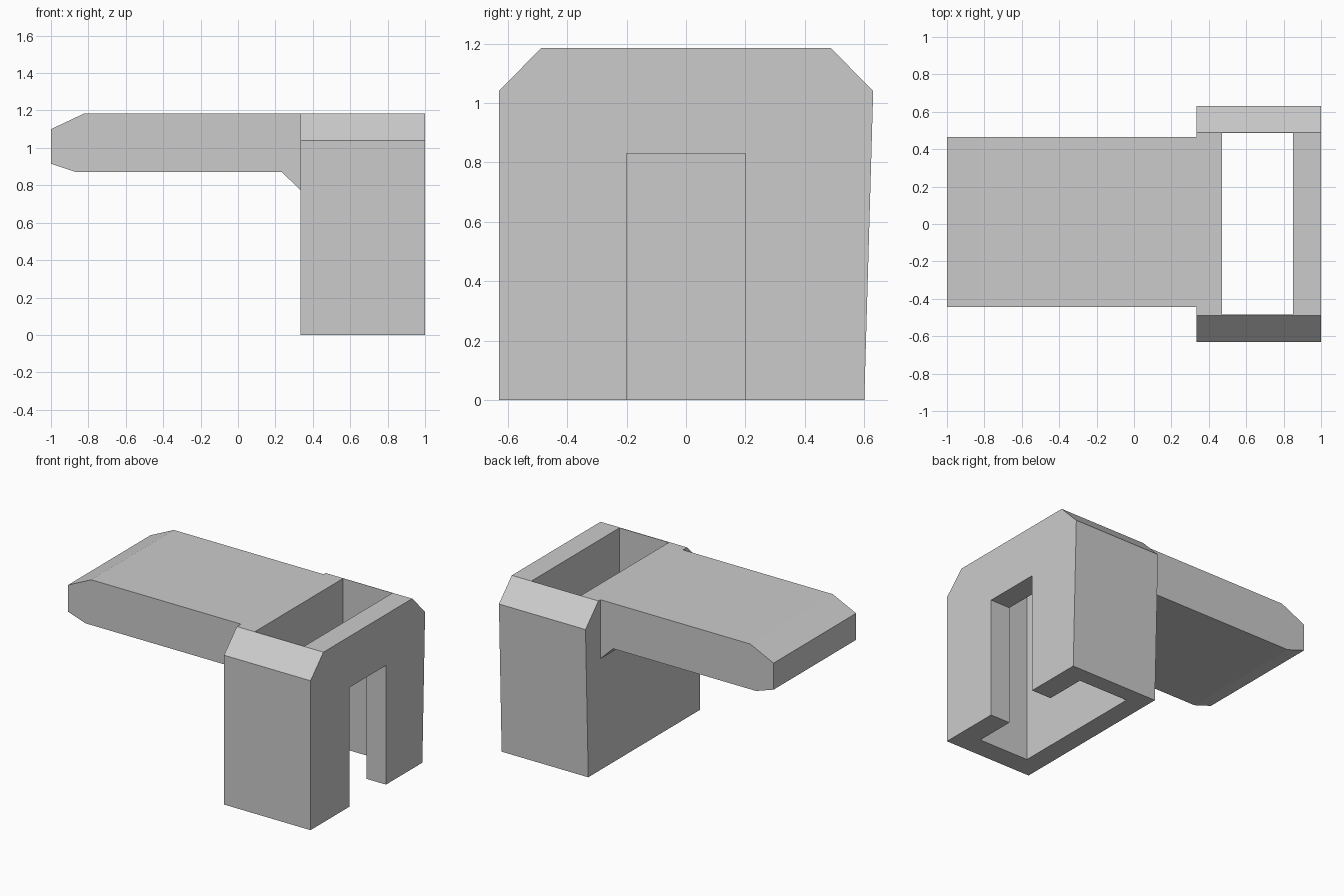
import bpy
import bmesh
from mathutils import Vector

if "Cube" in bpy.data.objects:
    bpy.data.objects.remove(bpy.data.objects["Cube"], do_unlink=True)

grey = bpy.data.materials.new("plain grey")
grey.use_nodes = True
colour = (0.6, 0.6, 0.6, 1.0)
grey.diffuse_color = colour
grey.node_tree.nodes["Principled BSDF"].inputs["Base Color"].default_value = colour


def extrude_profile(name, points, vector):
    """Closed prism: a flat outline swept along a vector."""
    bm = bmesh.new()
    face = bm.faces.new([bm.verts.new(p) for p in points])
    swept = bmesh.ops.extrude_face_region(bm, geom=[face], use_keep_orig=True)
    verts = [g for g in swept["geom"] if isinstance(g, bmesh.types.BMVert)]
    bmesh.ops.translate(bm, vec=Vector(vector), verts=verts)
    bmesh.ops.recalc_face_normals(bm, faces=bm.faces)
    mesh = bpy.data.meshes.new(name)
    bm.to_mesh(mesh)
    bm.free()
    mesh.materials.append(grey)
    obj = bpy.data.objects.new(name, mesh)
    bpy.context.collection.objects.link(obj)
    return obj


def box(name, low, high):
    (x0, y0, z0), (x1, y1, z1) = low, high
    base = [(x0, y0, z0), (x1, y0, z0), (x1, y1, z0), (x0, y1, z0)]
    return extrude_profile(name, base, (0, 0, z1 - z0))


def cut(obj, cutter):
    """Subtract the cutter, apply the result and discard the cutter."""
    mod = obj.modifiers.new("cut", 'BOOLEAN')
    mod.operation = 'DIFFERENCE'
    mod.solver = 'EXACT'
    mod.object = cutter
    bpy.context.view_layer.objects.active = obj
    bpy.ops.object.modifier_apply(modifier=mod.name)
    bpy.data.objects.remove(cutter, do_unlink=True)


TOP = 1.185
INNER = 0.333   # body face that carries the arm

# Upright sleeve with chamfered top edges and a slightly tapered back
outline = [(-0.63, 0), (0.60, 0), (0.63, 1.04), (0.488, TOP),
           (-0.488, TOP), (-0.63, 1.04)]
sleeve = extrude_profile("sleeve", [(INNER, y, z) for y, z in outline],
                         (1 - INNER, 0, 0))

# Shaft through the sleeve, then the doorway in its outer wall
cut(sleeve, box("shaft_cutter", (0.47, -0.483, -0.1), (0.85, 0.486, 1.4)))
cut(sleeve, box("doorway_cutter", (0.7, -0.2, -0.1), (1.1, 0.2, 0.83)))

# Flat arm with a bevelled tip and a small gusset under its root
arm_side = [(-1, 0.915), (-0.865, 0.87), (0.235, 0.87), (INNER, 0.775),
            (INNER, TOP), (-0.82, TOP), (-1, 1.10)]
arm = extrude_profile("arm", [(x, -0.443, z) for x, z in arm_side],
                      (0, 0.908, 0))
